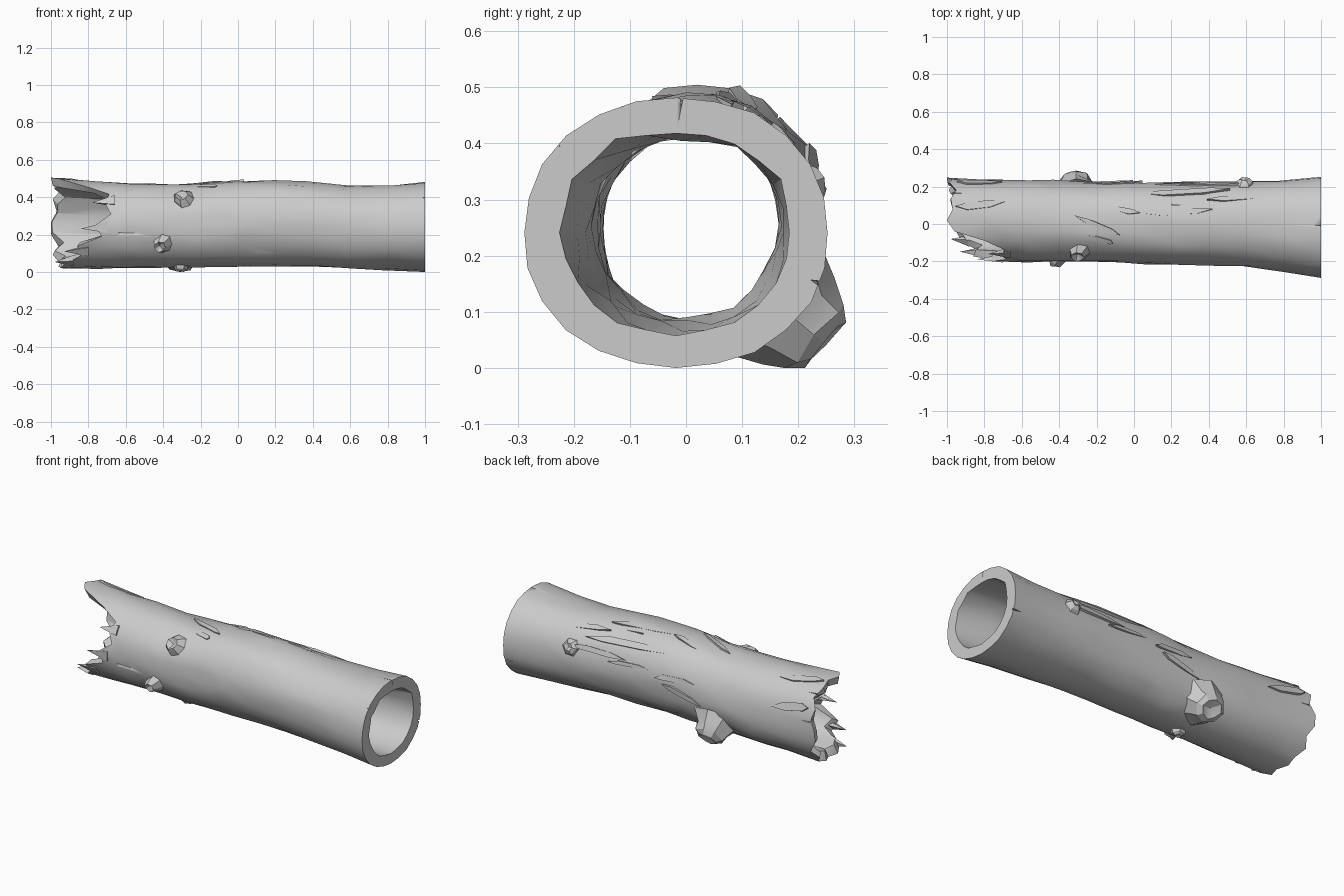
import bpy, bmesh, random
from math import sin, cos, radians, pi
from mathutils import Vector

if "Cube" in bpy.data.objects:
    bpy.data.objects.remove(bpy.data.objects["Cube"])

random.seed(7)
N = 24

# x, y min, y max, z min, z max, inner scale
STATIONS = [
    (-1.0, -0.21, 0.25, 0.02, 0.51, 0.84), (-0.8, -0.20, 0.24, 0.02, 0.485, 0.80),
    (-0.5, -0.20, 0.235, 0.02, 0.472, 0.77), (-0.25, -0.20, 0.225, 0.022, 0.468, 0.77),
    (0.0, -0.21, 0.22, 0.03, 0.49, 0.75), (0.25, -0.22, 0.22, 0.03, 0.488, 0.75),
    (0.65, -0.23, 0.23, 0.018, 0.46, 0.77), (0.85, -0.26, 0.24, 0.01, 0.468, 0.76),
    (1.0, -0.29, 0.255, 0.0, 0.482, 0.755)]

# where the broken left end stops, every 15 degrees from +y over the top
BREAK = [-1, -.97, -.99, -.95, -.98, -.97, -1, -.96, -.80, -.69, -.71, -.68,
         -.76, -.73, -.86, -.84, -.92, -.95, -.93, -.96, -.95, -.99, -.96, -1]


def section(x):
    x = max(-1, min(1, x))
    for a, b in zip(STATIONS, STATIONS[1:]):
        if x <= b[0]:
            t = (x - a[0]) / (b[0] - a[0])
            return [p + (q - p) * t for p, q in zip(a, b)][1:]


def surf(x, deg, off=0.0, inner=False):
    """Point on the log wall at x and angle (0 = +y, 90 = top)."""
    y0, y1, z0, z1, s = section(x)
    s = s if inner else 1.0
    c, n = cos(radians(deg)), sin(radians(deg))
    k = (abs(c) ** 2.15 + abs(n) ** 2.15) ** (-1 / 2.15)
    return Vector((x, (y0 + y1) / 2 + c * k * ((y1 - y0) / 2 * s + off),
                   (z0 + z1) / 2 + n * k * ((z1 - z0) / 2 * s + off)))


def finish(bm, name, angle=28):
    for v in bm.verts:
        v.co.z = max(0, v.co.z)
    bmesh.ops.recalc_face_normals(bm, faces=bm.faces)
    me = bpy.data.meshes.new(name)
    bm.to_mesh(me)
    bm.free()
    ob = bpy.data.objects.new(name, me)
    bpy.context.collection.objects.link(ob)
    bpy.ops.object.select_all(action='DESELECT')
    ob.select_set(True)
    bpy.context.view_layer.objects.active = ob
    bpy.ops.object.shade_smooth_by_angle(angle=radians(angle))
    return ob


def bridge(bm, a, b):
    n = len(a)
    for i in range(n):
        j = (i + 1) % n
        bm.faces.new((a[i], a[j], b[j], b[i]))


# hollow trunk: outer and inner walls, joined at both ends
bm = bmesh.new()
XS = [-0.58, -0.42, -0.25, -0.1, 0.05, 0.22, 0.4, 0.6, 0.8, 1.0]


def wall(inner):
    rings = []
    for k in range(len(XS) + 2):
        ring = []
        for i in range(N):
            deg = i * 360 / N
            if k == 0:
                x = BREAK[i] + (random.uniform(0, 0.03) if inner else 0)
            elif k == 1:
                x = BREAK[i] * 0.45 - 0.58 * 0.55
            else:
                x = XS[k - 2]
                if x < 1:
                    x += random.uniform(-0.04, 0.04)
            j = random.uniform(-0.006, 0.006)
            if inner:
                j = random.uniform(-0.008, 0.008)
                if x == 1 and i % 2:
                    j = -0.004
            elif k == len(XS) + 1:
                j = random.uniform(-0.003, 0.001)
            ring.append(bm.verts.new(surf(x, deg, j, inner)))
        rings.append(ring)
    for a, b in zip(rings, rings[1:]):
        bridge(bm, a, b)
    return rings


outer, inner = wall(False), wall(True)
bridge(bm, outer[0], inner[0])
bridge(bm, outer[-1], inner[-1])
bmesh.ops.triangulate(bm, faces=[f for f in bm.faces if random.random() < 0.6])
trunk = finish(bm, "hollow_trunk")

# cracks: thin wedges cut from the wall (x start, x end, angle, half width, depth)
CRACKS = [(1.02, 0.87, 88, 1.8, 0.02), (1.02, 0.88, -22, 3, 0.022), (1.02, 0.9, 140, 1, 0.012),
          (0.2, 0.46, 62, 2.2, 0.022), (-0.64, -0.35, 190, 1.0, 0.012),
          (-1.0, -0.8, 50, 2, 0.03), (-1.0, -0.82, 12, 2, 0.03), (0.12, 0.42, 222, 0.8, 0.01)]
bm = bmesh.new()
for x0, x1, deg, w, d in CRACKS:
    xm = x0 * 0.6 + x1 * 0.4
    a = bm.verts.new(surf(x0, deg - w, 0.03) + Vector((x0 - max(-1, min(1, x0)), 0, 0)))
    b = bm.verts.new(surf(x0, deg + w, 0.03))
    c = bm.verts.new(surf(x0, deg, -d))
    e = bm.verts.new(surf(x1, deg + w * 0.5, 0.02))
    for f in ((a, b, c), (a, e, b), (b, e, c), (c, e, a)):
        bm.faces.new(f)
cutter = finish(bm, "crack_cutter")
cutter.hide_render = True
mod = trunk.modifiers.new("cracks", 'BOOLEAN')
mod.operation, mod.object, mod.solver = 'DIFFERENCE', cutter, 'EXACT'
bpy.ops.object.select_all(action='DESELECT')
bpy.context.view_layer.objects.active = trunk
trunk.select_set(True)
bpy.ops.object.modifier_apply(modifier=mod.name)
bpy.data.objects.remove(cutter)


# broken branch stubs: jittered rings with a sunken end
def stub(name, x, deg, rings, sides, dip, lean=0.0):
    bm = bmesh.new()
    base = surf(x, deg)
    d = Vector((0, cos(radians(deg)), sin(radians(deg))))
    t = Vector((0, -d.z, d.y))
    last = None
    for off, r in rings:
        ring = []
        for i in range(sides):
            a = 2 * pi * i / sides
            rr = r * random.uniform(0.88, 1.1)
            ring.append(bm.verts.new(base + d * (off + random.uniform(-.006, .006))
                        + Vector((rr * cos(a) + lean * off, 0, 0)) + t * rr * sin(a)))
        if last:
            bridge(bm, last, ring)
        else:
            bm.faces.new(ring)
        last = ring
    tip = bm.verts.new(base + d * (rings[-1][0] - dip) + Vector((lean * rings[-1][0], 0, 0)))
    for i in range(sides):
        bm.faces.new((last[i], last[(i + 1) % sides], tip))
    finish(bm, name, 20)


stub("back_branch_stub", -0.31, -40, [(-.03, .13), (.025, .1), (.065, .083), (.085, .055)], 8, 0.02)
stub("front_upper_knot", -0.29, 140, [(-.03, .07), (.008, .052), (.03, .036)], 7, 0.022, -0.4)
stub("front_lower_knot", -0.40, 205, [(-.03, .065), (.015, .045), (.038, .032)], 7, 0.02, -0.5)
stub("back_upper_knot", 0.59, 22, [(-.03, .06), (.012, .042), (.03, .024)], 6, 0.01)
stub("underside_knot", -0.31, 262, [(-.03, .05), (.008, .035), (.018, .02)], 6, 0.004)


# bark flakes: thin slabs, rooted at one end and lifted at the other
def flake(bm, x0, d0, x1, d1, w, lift):
    top, low = [], []
    outline = [(0, -.5), (.3, -1), (.8, -.8), (1, -.1), (.75, .9), (.25, .7)]
    for u, v in outline:
        x = x0 + (x1 - x0) * u + random.uniform(-.015, .015)
        deg = d0 + (d1 - d0) * u + v * w
        h = lift * (0.2 + 0.8 * u) * random.uniform(0.7, 1.1)
        top.append(bm.verts.new(surf(x, deg, h)))
        low.append(bm.verts.new(surf(x, deg, -0.022)))
    bridge(bm, top, low)
    bm.faces.new(low)
    bmesh.ops.triangulate(bm, faces=[bm.faces.new(top)])


bm = bmesh.new()
for f in [(0.02, 46, 0.5, 40, 5, .017), (0.05, 78, 0.42, 70, 4, .008), (0.7, 52, 0.4, 56, 4, .012),
          (-0.32, 84, -0.06, 108, 5, .012), (-0.15, 68, 0.03, 76, 4, .012),
          (-0.24, 112, -0.1, 120, 4, .014), (0.25, 22, 0.6, 26, 4, .016),
          (-0.2, 20, 0.05, 10, 4, .014), (-0.25, -8, 0.0, 4, 4, .014), (0.1, 18, 0.35, 14, 3, .012),
          (-0.7, 24, -0.95, 30, 6, .014), (-0.7, 66, -0.95, 72, 6, .01)]:
    flake(bm, *f)
finish(bm, "bark_flakes", 20)


# splinters at the broken end
bm = bmesh.new()
for x0, x1, deg in [(-0.66, -0.78, 145), (-0.70, -0.84, 183), (-0.80, -0.93, 217), (-0.88, -0.98, 240)]:
    ring = [bm.verts.new(p) for p in (surf(x0, deg - 7, .006), surf(x0, deg + 7, .006),
                                      surf(x0, deg + 4, -.04), surf(x0, deg - 4, -.04))]
    tip = bm.verts.new(surf(x1, deg + 3, -.012))
    bm.faces.new(ring)
    for i in range(4):
        bm.faces.new((ring[i], ring[(i + 1) % 4], tip))
finish(bm, "splinters", 20)
